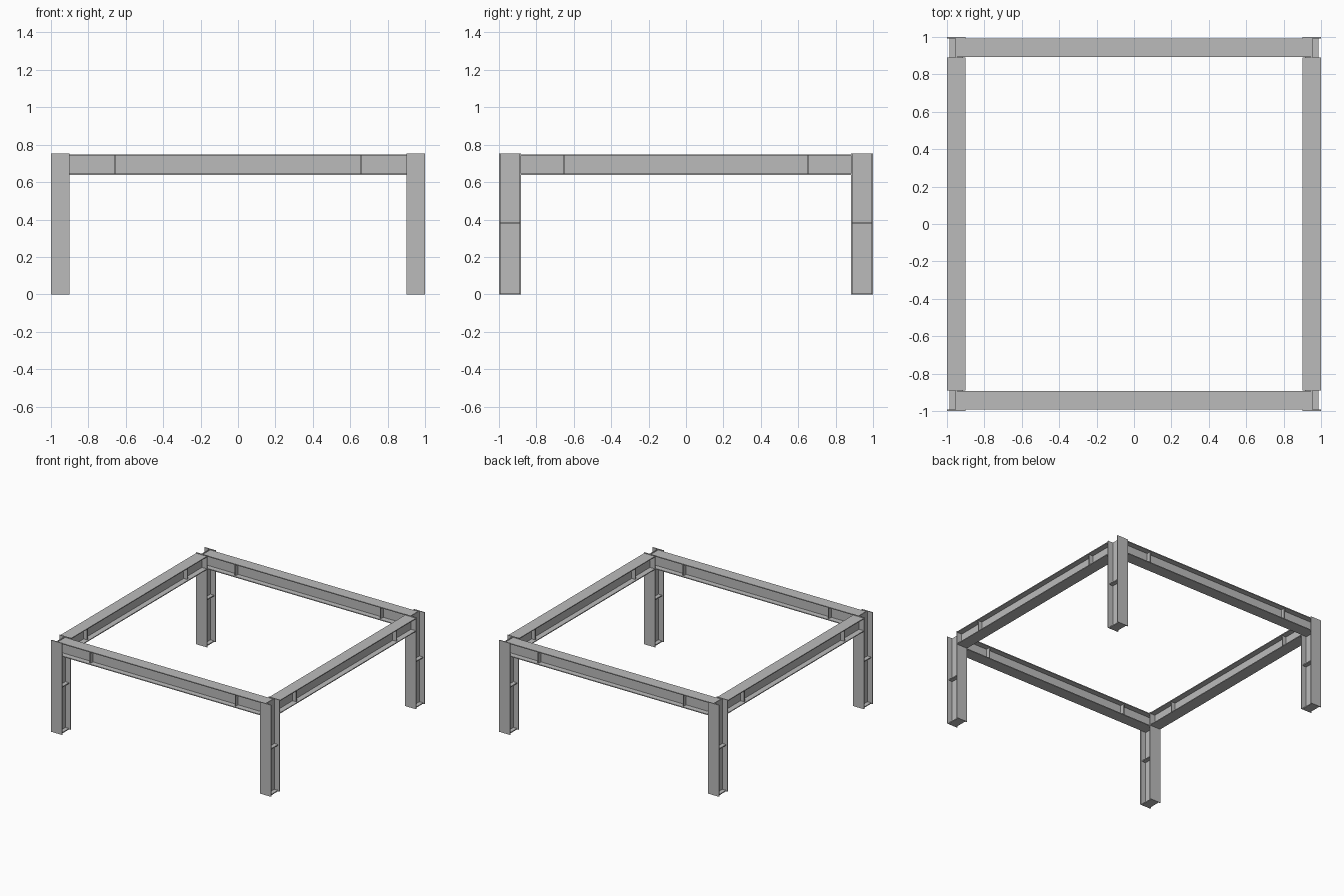
import bpy
import bmesh
from mathutils import Matrix, Vector

cube = bpy.data.objects.get("Cube")
if cube:
    bpy.data.objects.remove(cube)

steel = bpy.data.materials.new("steel grey")
steel.use_nodes = True
GREY = (0.5, 0.5, 0.5, 1)
steel.diffuse_color = GREY
steel.node_tree.nodes["Principled BSDF"].inputs["Base Color"].default_value = GREY

FLANGE = 0.007   # flange thickness
WEB = 0.008      # web thickness
WIDTH = 0.098    # flange width
DEPTH = 0.11     # beam depth
POST_DEPTH = 0.117
HEIGHT = 0.753


def make_object(name, bm):
    bmesh.ops.recalc_face_normals(bm, faces=bm.faces)
    mesh = bpy.data.meshes.new(name)
    bm.to_mesh(mesh)
    bm.free()
    mesh.materials.append(steel)
    obj = bpy.data.objects.new(name, mesh)
    bpy.context.collection.objects.link(obj)


def add_box(bm, center, size):
    matrix = Matrix.Translation(center) @ Matrix.Diagonal((*size, 1))
    bmesh.ops.create_cube(bm, size=1, matrix=matrix)


def i_section(name, width, depth, length, plates, plate_width, matrix):
    """I-section along local z, web in the yz plane, plates = (z, thickness)."""
    bm = bmesh.new()
    w, d, t = width / 2, depth / 2, WEB / 2
    f = d - FLANGE
    half = [(w, -d), (w, -f), (t, -f), (t, f), (w, f), (w, d)]
    outline = half + [(-x, y) for x, y in reversed(half)]
    face = bm.faces.new([bm.verts.new((x, y, 0)) for x, y in outline])
    sweep = bmesh.ops.extrude_face_region(bm, geom=[face])
    verts = [v for v in sweep["geom"] if isinstance(v, bmesh.types.BMVert)]
    bmesh.ops.translate(bm, verts=verts, vec=(0, 0, length))
    # Stiffener plates fill the channel on each side of the web
    side = plate_width / 2 - t
    for z, thickness in plates:
        for s in (-1, 1):
            add_box(bm, Vector((s * (t + side / 2), 0, z)),
                    (side, 2 * f, thickness))
    bm.transform(matrix)
    make_object(name, bm)


# Corner posts with a base plate and a mid-height stiffener
post_y = 1 - POST_DEPTH / 2
for sx, side in ((-1, "right"), (1, "left")):
    for sy, end in ((-1, "front"), (1, "back")):
        i_section(f"{end}_{side}_post", 0.1, POST_DEPTH, HEIGHT,
                  [(0.004, 0.008), (0.38, 0.008)], 0.074,
                  Matrix.Translation((sx * 0.95, sy * post_y, 0)))

# Front and back beams, fitted into the post channels against the webs
beam_z = 0.748 - DEPTH / 2
x_end = 0.95 - WEB / 2
along_x = Matrix(((0, 0, 1), (1, 0, 0), (0, 1, 0))).to_4x4()
for sy, end in ((-1, "front"), (1, "back")):
    i_section(f"{end}_beam", WIDTH, DEPTH, 2 * x_end,
              [(x_end + s * 0.66, 0.008) for s in (-1, 1)], 0.074,
              Matrix.Translation((-x_end, sy * post_y, beam_z)) @ along_x)

# Side beams, butted against the inner post flanges
y_end = 1 - POST_DEPTH
along_y = Matrix(((-1, 0, 0), (0, 0, 1), (0, 1, 0))).to_4x4()
for sx, side in ((-1, "right"), (1, "left")):
    i_section(f"{side}_beam", WIDTH, DEPTH, 2 * y_end,
              [(y_end + s * 0.65, 0.008) for s in (-1, 1)], 0.074,
              Matrix.Translation((sx * 0.95, -y_end, beam_z)) @ along_y)
